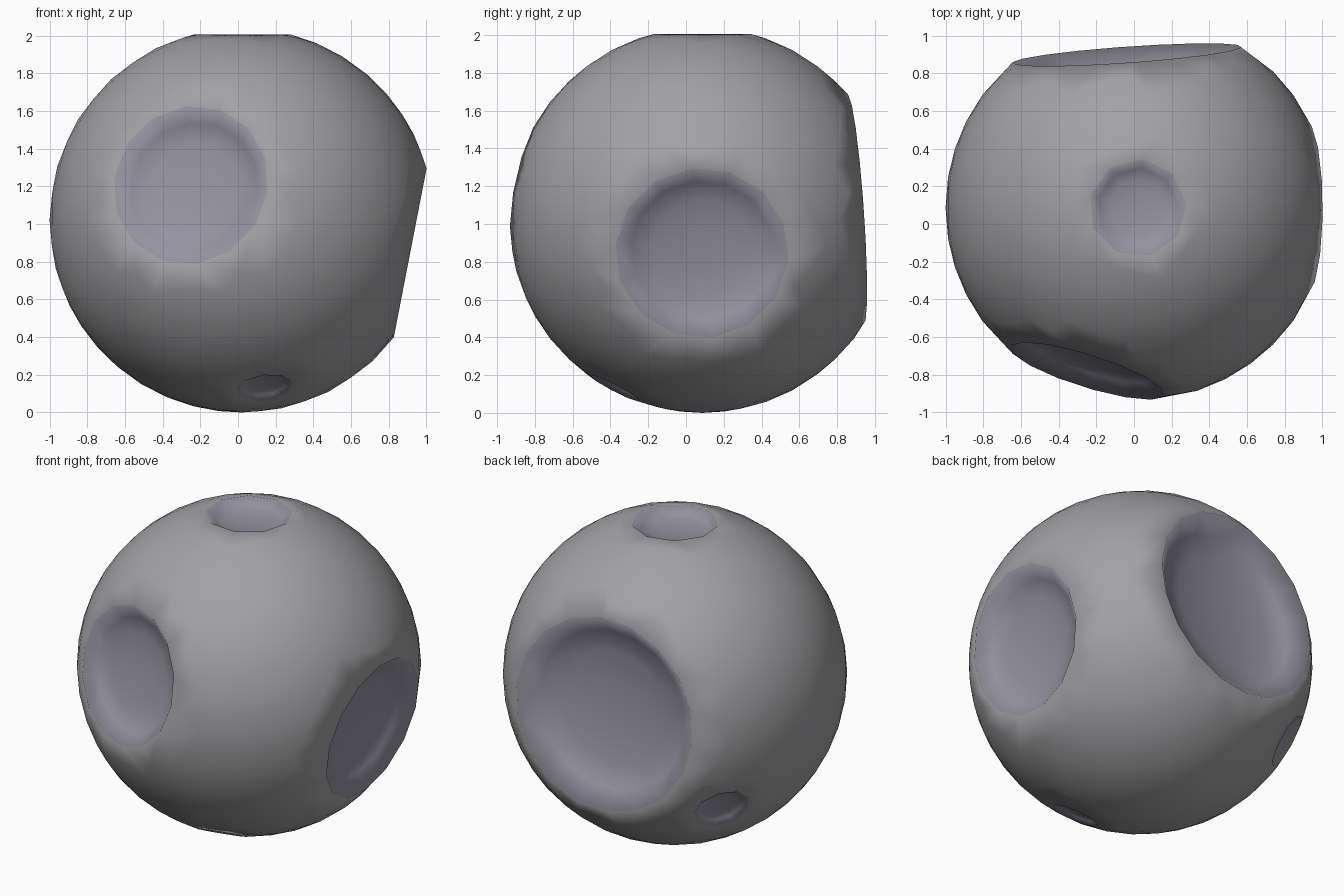
import bpy, bmesh, math
from mathutils import Vector

if "Cube" in bpy.data.objects:
    bpy.data.objects.remove(bpy.data.objects["Cube"])

R = 1.02
CENTRE = Vector((0.02, 0.085, 1.02))

# craters: direction, rim radius, sides
CRATERS = [
    ((0.0, 0.0, 1.0), 0.26, 9),           # top
    ((-0.29, -0.93, 0.20), 0.43, 14),     # front
    ((0.98, 0.0, -0.19), 0.46, 14),       # right
    ((-0.07, 0.995, 0.07), 0.61, 18),     # back
    ((0.12, -0.455, -0.88), 0.15, 9),     # small, underneath
    ((-0.69, 0.51, -0.50), 0.175, 9),     # small, left
]
# bowl profile: fraction of rim radius, depth as fraction of rim radius
BOWL = [(1.0, 0.0), (0.82, 0.15), (0.58, 0.21), (0.3, 0.24), (0.0, 0.25)]


def material(name, colour):
    m = bpy.data.materials.new(name)
    m.diffuse_color = (*colour, 1)
    m.use_nodes = True
    m.node_tree.nodes["Principled BSDF"].inputs["Base Color"].default_value = m.diffuse_color
    return m


# even points over the ball
tmp = bmesh.new()
bmesh.ops.create_icosphere(tmp, subdivisions=4, radius=R)
ball = [v.co.copy() for v in tmp.verts]
tmp.free()

rims = [(Vector(n).normalized(), r, s, math.asin(r / R)) for n, r, s in CRATERS]
bm = bmesh.new()
final, inner = [], set()
for p in ball:
    # keep clear of each rim by about half a rim edge
    if all(p.angle(n) > a + 0.9 * r * math.sin(math.pi / s) / R for n, r, s, a in rims):
        final.append((bm.verts.new(p), p))

# crater rings, laid on the ball first so a hull joins everything cleanly
for n, r, sides, a in rims:
    side = n.orthogonal().normalized()
    up = n.cross(side)
    for u, depth in BOWL:
        for i in range(sides if u > 0 else 1):
            t = 2 * math.pi * i / sides
            out = side * math.cos(t) + up * math.sin(t)
            on_ball = (n * math.cos(a * u) + out * math.sin(a * u)) * R
            sunk = n * (R * math.cos(a) - depth * r) + out * r * u
            v = bm.verts.new(on_ball)
            final.append((v, sunk))
            if u < 1:
                inner.add(v)

bmesh.ops.convex_hull(bm, input=bm.verts[:], use_existing_faces=False)

# crater floors get the second colour, then sink
for f in bm.faces:
    f.smooth = True
    f.material_index = 1 if any(v in inner for v in f.verts) else 0
for v, p in final:
    v.co = p + CENTRE
bmesh.ops.recalc_face_normals(bm, faces=bm.faces[:])

mesh = bpy.data.meshes.new("cratered_ball")
bm.to_mesh(mesh)
bm.free()
mesh.materials.append(material("grey_rock", (0.36, 0.36, 0.375)))
mesh.materials.append(material("crater_rock", (0.30, 0.29, 0.35)))
obj = bpy.data.objects.new("cratered_ball", mesh)
bpy.context.collection.objects.link(obj)
